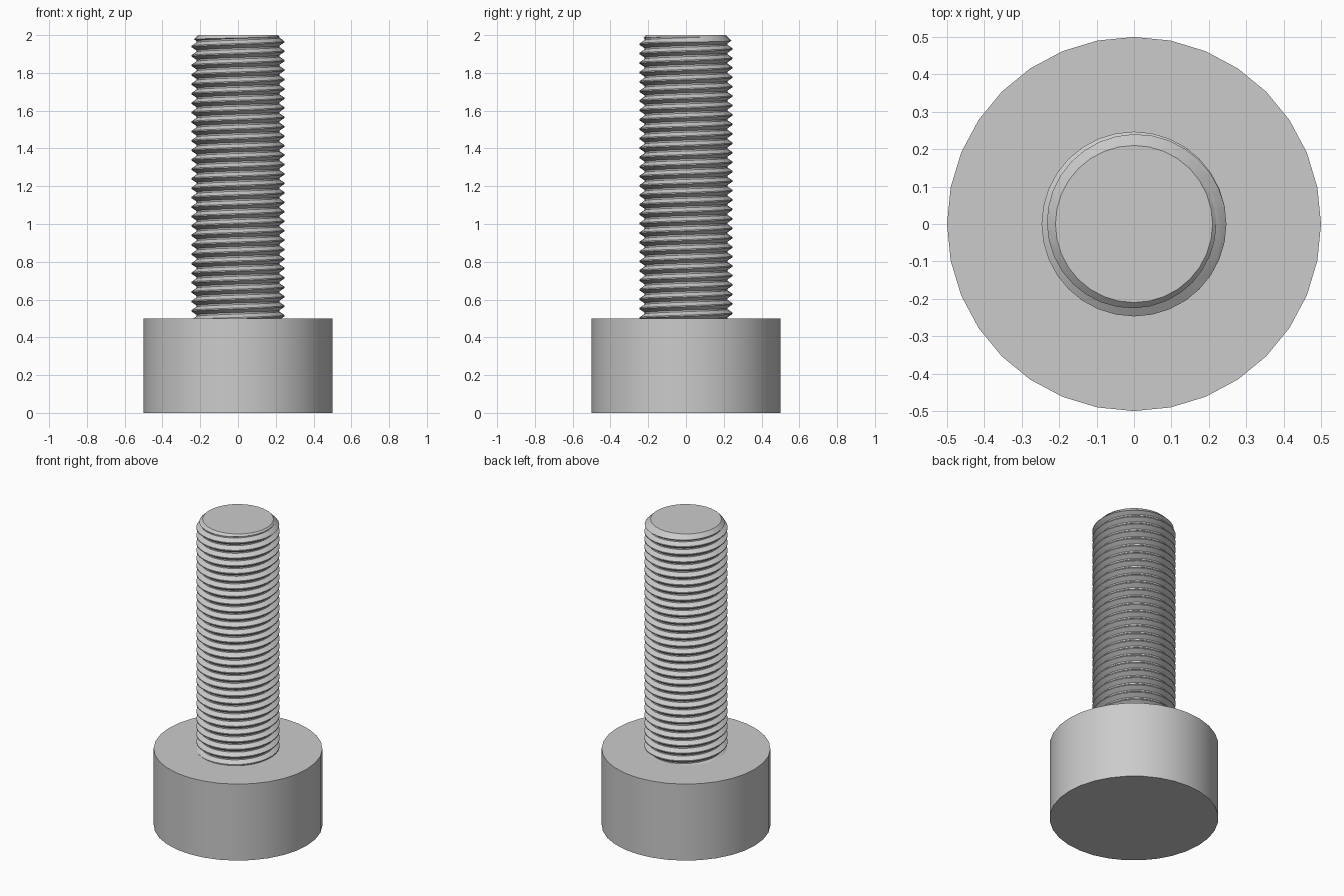
import bpy, bmesh, math
from mathutils import Vector, Matrix

cube = bpy.data.objects.get("Cube")
if cube:
    bpy.data.objects.remove(cube)

SIDES = 32
PITCH = 0.05
ROOT, CREST = 0.22, 0.247
HEAD_TOP, TIP = 0.5, 2.0

steel = bpy.data.materials.new("plain_grey_steel")
steel.use_nodes = True
grey = (0.6, 0.6, 0.6, 1)
steel.diffuse_color = grey
steel.node_tree.nodes["Principled BSDF"].inputs["Base Color"].default_value = grey


def finish(bm, name):
    """Turn a bmesh into a linked, coloured object."""
    bmesh.ops.recalc_face_normals(bm, faces=bm.faces)
    mesh = bpy.data.meshes.new(name)
    bm.to_mesh(mesh)
    bm.free()
    mesh.materials.append(steel)
    obj = bpy.data.objects.new(name, mesh)
    bpy.context.collection.objects.link(obj)
    return obj


def activate(obj):
    bpy.ops.object.select_all(action='DESELECT')
    obj.select_set(True)
    bpy.context.view_layer.objects.active = obj


def frustum(name, r_low, r_high, z_low, z_high):
    """Cone section with a corner on the x axis."""
    bm = bmesh.new()
    bmesh.ops.create_cone(
        bm, cap_ends=True, segments=SIDES, radius1=r_low, radius2=r_high,
        depth=z_high - z_low,
        matrix=Matrix.Translation((0, 0, (z_low + z_high) / 2)))
    return finish(bm, name)


# Cylindrical bolt head
head = frustum("bolt_head", 0.5, 0.5, 0, HEAD_TOP)

# Threaded shank: one tooth profile swept along a helix
bm = bmesh.new()
start = HEAD_TOP - 0.135
tooth = [(ROOT, -0.025), (ROOT, -0.021), (CREST, -0.003),
         (CREST, 0.003), (ROOT, 0.021), (ROOT, 0.025)]
verts = [bm.verts.new((r, 0, start + z)) for r, z in tooth]
edges = [bm.edges.new(pair) for pair in zip(verts, verts[1:])]
turns = 35
steps = turns * SIDES
bmesh.ops.spin(bm, geom=verts + edges, cent=(0, 0, 0), axis=(0, 0, 1),
               dvec=Vector((0, 0, PITCH / SIDES)),
               angle=math.tau * turns, steps=steps, use_duplicate=False)
bmesh.ops.remove_doubles(bm, verts=bm.verts, dist=0.0004)

# Trim both ends level and close them
for z, side in ((HEAD_TOP - 0.01, -1), (TIP + 0.02, 1)):
    bmesh.ops.bisect_plane(bm, geom=bm.verts[:] + bm.edges[:] + bm.faces[:],
                           plane_co=(0, 0, z), plane_no=(0, 0, side),
                           clear_outer=True)
    rim = [e for e in bm.edges if e.is_boundary
           and all(abs(v.co.z - z) < 0.0005 for v in e.verts)]
    bmesh.ops.holes_fill(bm, edges=rim, sides=0)
shank = finish(bm, "threaded_shank")

# Chamfered tip
cutter = frustum("tip_cutter", 1.77, 0.21, TIP - 1.56, TIP)
cutter.hide_render = True
chamfer = shank.modifiers.new("tip_chamfer", 'BOOLEAN')
chamfer.operation = 'INTERSECT'
chamfer.solver = 'EXACT'
chamfer.object = cutter
activate(shank)
bpy.ops.object.modifier_apply(modifier=chamfer.name)
bpy.data.objects.remove(cutter)

# Smooth sides with crisp rims and thread edges
for obj in (head, shank):
    activate(obj)
    bpy.ops.object.shade_smooth_by_angle(angle=math.radians(30))
